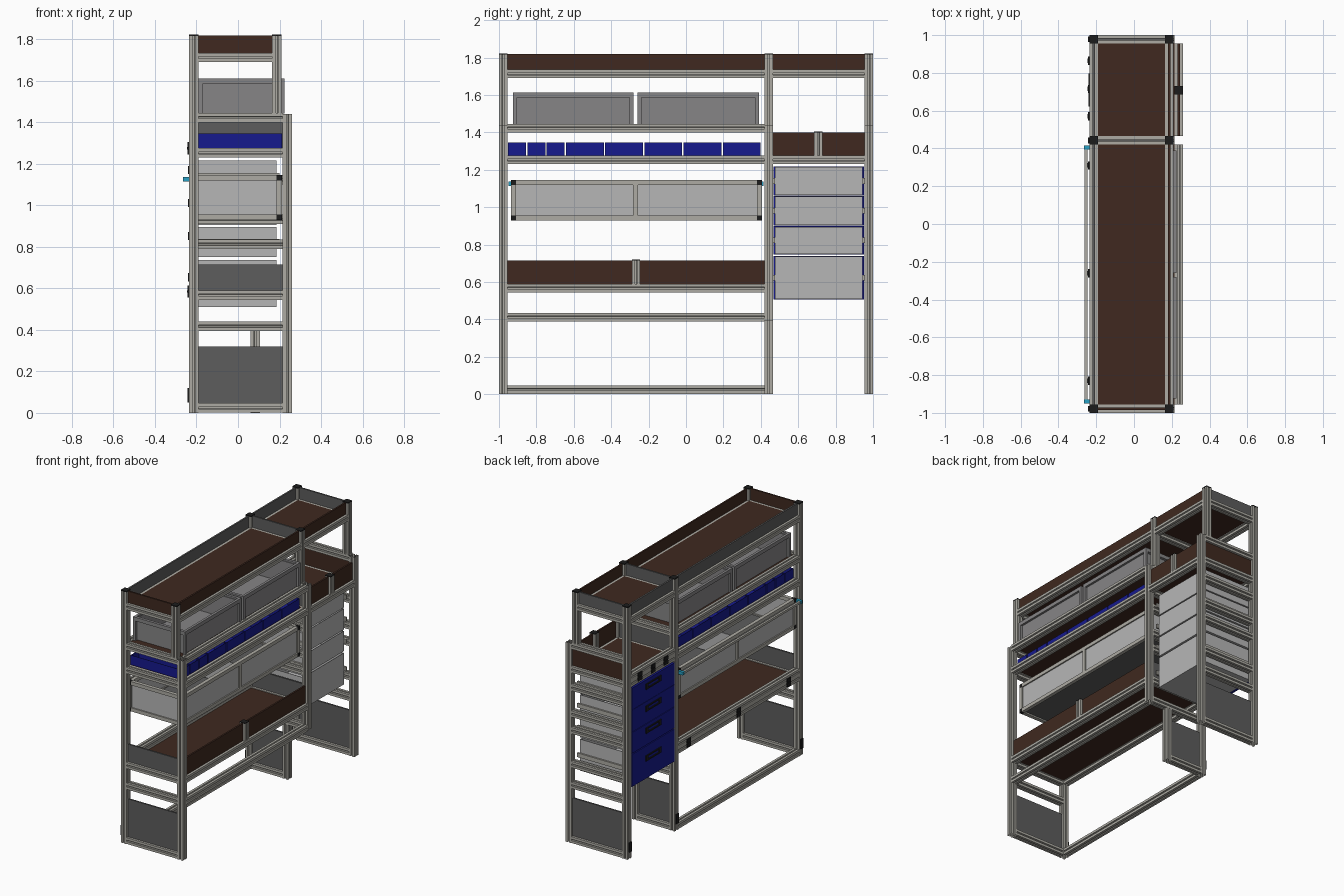
import bpy, bmesh
from mathutils import Matrix, Vector

if "Cube" in bpy.data.objects:
    bpy.data.objects.remove(bpy.data.objects["Cube"])


def mat(name, r, g, b):
    m = bpy.data.materials.new(name)
    m.diffuse_color = (r, g, b, 1)
    m.use_nodes = True
    m.node_tree.nodes["Principled BSDF"].inputs["Base Color"].default_value = m.diffuse_color
    return m


ALU = mat("aluminium", 0.42, 0.41, 0.37)
BROWN = mat("brown_board", 0.05, 0.022, 0.014)
DARK = mat("dark_grey_board", 0.11, 0.11, 0.11)
LIGHT = mat("light_grey_sheet", 0.47, 0.47, 0.47)
TUBGREY = mat("tub_grey", 0.24, 0.235, 0.24)
BLUE = mat("blue", 0.008, 0.01, 0.27)
BLACK = mat("black_plastic", 0.012, 0.012, 0.012)
CYAN = mat("cyan", 0.02, 0.35, 0.55)
W = 0.045  # width of the extruded bars


def finish(name, bm, material):
    me = bpy.data.meshes.new(name)
    bm.to_mesh(me)
    bm.free()
    ob = bpy.data.objects.new(name, me)
    bpy.context.collection.objects.link(ob)
    me.materials.append(material)
    return ob


def box(name, x, y, z, material, open_top=0):
    """Box from (min, max) ranges; open_top > 0 makes a tray with that wall."""
    bm = bmesh.new()
    c = [(r[0] + r[1]) / 2 for r in (x, y, z)]
    s = [r[1] - r[0] for r in (x, y, z)]
    bmesh.ops.create_cube(bm, size=1, matrix=Matrix.Translation(c) @ Matrix.Diagonal((*s, 1)))
    if open_top:
        bmesh.ops.delete(bm, geom=[f for f in bm.faces if f.normal.z > 0.9], context='FACES')
    ob = finish(name, bm, material)
    if open_top:
        mod = ob.modifiers.new("wall", 'SOLIDIFY')
        mod.thickness = open_top
        mod.offset = -1
    return ob


def slot_profile():
    h, side = W / 2, []
    quarter = [(h, -h), (h, -.005), (.018, -.005), (.018, -.011), (.011, -.004),
               (.011, .004), (.018, .011), (.018, .005), (h, .005)]
    for k in range(4):
        for a, b in quarter:
            side.append(Matrix.Rotation(k * 1.5707963, 2) @ Vector((a, b)))
    return side


PROFILE = slot_profile()


def bar(name, axis, a, b, u, v):
    """Open-ended slotted bar from a to b along an axis; u, v are the low edges of the other axes."""
    bm = bmesh.new()
    rings = []
    for t in (a, b):
        ring = []
        for p in PROFILE:
            p0, p1 = p.x + u + W / 2, p.y + v + W / 2
            co = {'x': (t, p0, p1), 'y': (p0, t, p1), 'z': (p0, p1, t)}[axis]
            ring.append(bm.verts.new(co))
        rings.append(ring)
    n = len(PROFILE)
    for i in range(n):
        j = (i + 1) % n
        bm.faces.new((rings[0][i], rings[0][j], rings[1][j], rings[1][i]))
    bmesh.ops.recalc_face_normals(bm, faces=bm.faces)
    return finish(name, bm, ALU)


XL, XU, XR = -0.235, 0.165, 0.215          # left, upper right and lower right bar edges
YF, YM, YB = -1.0, 0.42, 0.955             # front, middle and back frame edges
MAIN, BAY = (YF + W, YM), (YM + W, YB)     # clear spans between frames
INX = (XL + W, XR)

# upright frames
for tag, y in (("front", YF), ("middle", YM), ("back", YB)):
    mid = tag == "middle"
    bar(tag + "_left_post", 'z', 0, 1.815, XL, y)
    bar(tag + "_right_post", 'z', 0.395 if mid else 0, 1.44, XR, y)
    bar(tag + "_upper_right_post", 'z', 1.44, 1.815, XU, y)
    for x in (XL, XU):
        box(tag + "_post_cap", (x, x + W), (y, y + W), (1.815, 1.822), BLACK)
    foot = 0.06 if mid else XR
    if mid:
        bar("middle_stub_post", 'z', 0, 0.395, 0.06, y)
    levels = [0.395, 0.545, 1.23, 1.40] + ([] if tag == "front" else [0.79, 0.91, 1.10])
    for z in levels:
        bar(tag + "_cross_rail", 'x', XL + W, XR, y, z)
    bar(tag + "_foot_rail", 'x', XL + W, foot, y, 0.002)
    bar(tag + "_top_rail", 'x', XL + W, XU, y, 1.69)
    yc = y + W / 2
    box(tag + "_foot_panel", (XL + W, foot), (yc - .006, yc + .006), (0.047, 0.32), DARK)
    box(tag + "_top_panel", (XL + W, XU), (yc - .006, yc + .006), (1.735, 1.818),
        BROWN if tag == "front" else DARK)
    if tag != "back":
        box(tag + "_shelf_end_panel", INX, (yc - .006, yc + .006), (0.59, 0.715), DARK)
    if tag != "front":
        box(tag + "_bay_end_panel", INX, (yc - .006, yc + .006), (1.275, 1.40),
            DARK if mid else BROWN)
    # floor bracket on the left post
    box(tag + "_floor_bracket", (XL - .008, XL), (yc - .015, yc + .015), (0.05, 0.12), BLACK)

# long rails
for x, zs in ((XL, (0.002, 0.545, 0.585, 1.23, 1.40)), (XR, (0.39, 0.545, 1.23, 1.40))):
    for z in zs:
        bar("main_long_rail", 'y', *MAIN, x, z)
for x, zs in ((XL, (1.23, 1.275)), (XR, (1.23,))):
    for z in zs:
        bar("bay_long_rail", 'y', *BAY, x, z)
for span in (MAIN, BAY):
    for x in (XL, XU):
        bar("top_long_rail", 'y', *span, x, 1.69)
    box("top_board", (XL + W, XU), span, (1.722, 1.735), BROWN)
    box("top_left_panel", (XL + .016, XL + .028), span, (1.735, 1.818), DARK)
    box("top_right_panel", (XU + .016, XU + .028), span, (1.735, 1.818), BROWN)

# shelf boards and right side lips
for z in (0.585, 1.275, 1.44):
    box("main_shelf_board", INX, MAIN, (z - .013, z), BROWN)
box("bay_shelf_board", INX, BAY, (1.262, 1.275), BROWN)
for span, z, top, py in ((MAIN, 0.59, 0.715, -0.29), (BAY, 1.275, 1.40, 0.685)):
    box("shelf_lip_panel", (XR + .016, XR + .028), span, (z, top), BROWN)
    bar("lip_stub_post", 'z', z, top, XR, py)
    box("lip_post_cap", (XR, XR + W), (py, py + W), (top, top + .005), BLACK)

# hinges on the left side
for z, ys in ((0.585, (-0.83, -0.26, 0.31)), (1.275, (0.57, 0.715, 0.865))):
    for y in ys:
        for dz in (-0.016, 0.016):
            box("hinge_leaf", (XL - .008, XL), (y - .022, y + .022),
                (z + dz - .013, z + dz + .013), BLACK)
        box("hinge_knuckle", (XL - .011, XL), (y - .012, y + .012), (z - .005, z + .005), BLACK)

# grey storage tubs with a raised rim
for y0, y1 in ((-0.925, -0.28), (-0.26, 0.39)):
    box("storage_tub", (-0.175, 0.21), (y0 + .02, y1 - .02), (1.442, 1.60), TUBGREY, 0.008)
    for x in ((-0.19, -0.172), (0.207, 0.225)):
        box("tub_rim_long", x, (y0, y1), (1.585, 1.612), TUBGREY)
        for y in ((y0, y0 + .022), (y1 - .022, y1)):
            box("tub_corner", x, y, (1.442, 1.585), TUBGREY)
    for y in ((y0, y0 + .02), (y1 - .02, y1)):
        box("tub_rim_short", (-0.172, 0.207), y, (1.585, 1.612), TUBGREY)

# blue open bins: three narrow, five wide
y = -0.952
for width in [0.102] * 3 + [0.208] * 5:
    box("blue_bin", (-0.19, 0.213), (y, y + width - .006), (1.276, 1.345), BLUE, 0.004)
    y += width + 0.0015

# framed pull-out drawer in the main bay
D0, D1, Z0, Z1, T = -0.935, 0.405, 0.93, 1.145, 0.026
for x in (-0.225, 0.185):
    xr = (x, x + T)
    for z in (Z0, Z1 - T):
        box("drawer_frame_rail", xr, (D0 + T, D1 - T), (z, z + T), ALU)
        for yy in (D0, D1 - T):
            box("drawer_frame_corner", xr, (yy, yy + T), (z, z + T), BLACK)
    for yy in (D0, D1 - T, -0.283):
        box("drawer_frame_upright", xr, (yy, yy + T), (Z0 + T, Z1 - T), ALU)
    box("drawer_sheet", (x + .009, x + .017), (D0 + T, D1 - T), (Z0 + T, Z1 - T), LIGHT)
for yy in (D0, D1 - T):
    for z in (Z0, Z1 - T):
        box("drawer_end_rail", (-0.199, 0.185), (yy, yy + T), (z, z + T), ALU)
    box("drawer_end_sheet", (-0.199, 0.185), (yy + .009, yy + .017), (Z0 + T, Z1 - T), LIGHT)
box("drawer_divider", (-0.199, 0.185), (-0.274, -0.266), (Z0 + T, Z1 - T), LIGHT)
box("drawer_floor", (-0.199, 0.185), (D0 + T, D1 - T), (Z0 + .01, Z0 + .018), DARK)
box("drawer_handle_bar", (-0.262, -0.247), (-0.93, 0.40), (1.117, 1.133), ALU)
for yy in (-0.95, 0.395):
    box("drawer_handle_end", (-0.265, -0.225), (yy, yy + .02), (1.114, 1.137), CYAN)

# stacked bay drawers with blue fronts, handles and runners
for z0, z1 in ((0.51, 0.737), (0.75, 0.895), (0.905, 1.057), (1.065, 1.215)):
    zc = (z0 + z1) / 2
    box("bay_drawer_box", (-0.22, 0.185), (0.477, 0.943), (z0, z1), LIGHT, 0.004)
    box("bay_drawer_front", (XL, -0.22), (0.467, 0.953), (z0 - .003, z1 + .003), BLUE)
    for s in (-1, 1):
        box("handle_side", (XL - .006, XL), (0.71 + s * .075 - .012, 0.71 + s * .075 + .012),
            (zc + .01, zc + .05), BLACK)
        box("handle_bar", (XL - .006, XL), (0.635, 0.785),
            (zc + .03 + s * .015 - .005, zc + .03 + s * .015 + .005), BLACK)
        yc = 0.71 + s * 0.239
        box("drawer_runner", (-0.22, 0.20), (yc - .006, yc + .006), (zc - .015, zc + .015), ALU)
